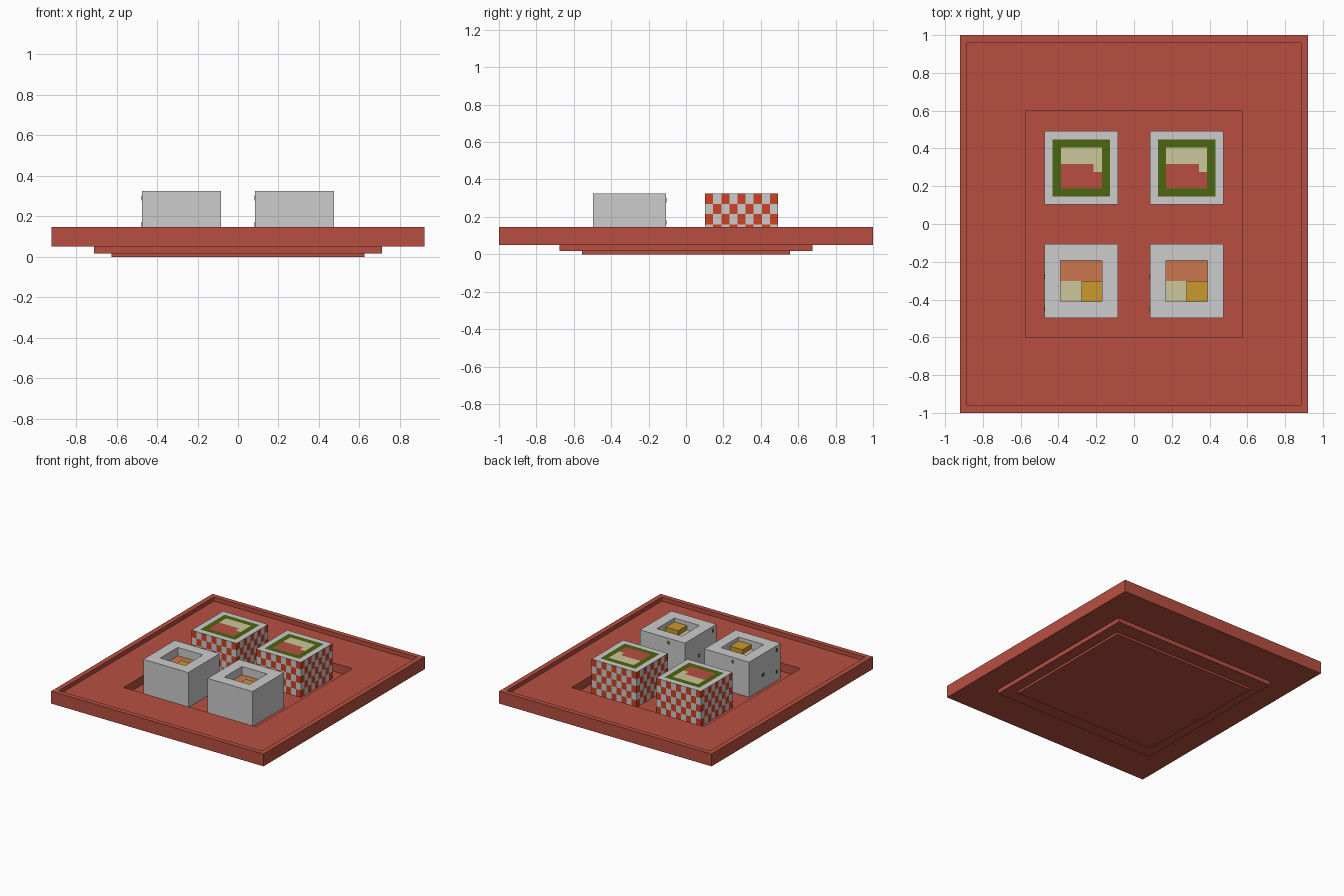
import bpy, bmesh

if "Cube" in bpy.data.objects:
    bpy.data.objects.remove(bpy.data.objects["Cube"])


def material(name, rgb):
    m = bpy.data.materials.new(name)
    lin = [(c / 255 / 12.92) if c <= 10 else ((c / 255 + 0.055) / 1.055) ** 2.4 for c in rgb]
    m.diffuse_color = (*lin, 1)
    m.use_nodes = True
    m.node_tree.nodes["Principled BSDF"].inputs["Base Color"].default_value = m.diffuse_color
    return m


RED = material("tray_red", (184, 79, 65))
RICE = material("rice_grey", (204, 204, 204))
GREEN = material("seaweed_green", (76, 102, 16))
CREAM = material("cream", (204, 199, 154))
ROE = material("roe_orange", (206, 66, 34))
SALMON = material("salmon", (204, 119, 78))
YELLOW = material("egg_yellow", (203, 154, 46))


def finish(name, bm, mats, loc=(0, 0, 0)):
    bmesh.ops.remove_doubles(bm, verts=bm.verts, dist=0.0005)
    bmesh.ops.recalc_face_normals(bm, faces=bm.faces)
    me = bpy.data.meshes.new(name)
    bm.to_mesh(me)
    bm.free()
    for m in mats:
        me.materials.append(m)
    ob = bpy.data.objects.new(name, me)
    ob.location = loc
    bpy.context.collection.objects.link(ob)
    return ob


def stepped(name, rings, mat, loc=(0, 0, 0)):
    """Closed solid from stacked rectangles (half x, half y, z)."""
    bm = bmesh.new()
    loops = [[bm.verts.new((sx * hx, sy * hy, z))
              for sx, sy in ((-1, -1), (1, -1), (1, 1), (-1, 1))] for hx, hy, z in rings]
    for a, b in zip(loops, loops[1:]):
        for i in range(4):
            j = (i + 1) % 4
            bm.faces.new((a[i], a[j], b[j], b[i]))
    bm.faces.new(loops[0][::-1])
    bm.faces.new(loops[-1])
    return finish(name, bm, [mat], loc)


def box(name, x0, x1, y0, y1, z0, z1, mat):
    hx, hy = (x1 - x0) / 2, (y1 - y0) / 2
    return stepped(name, [(hx, hy, z0), (hx, hy, z1)], mat, ((x0 + x1) / 2, (y0 + y1) / 2, 0))


# Tray: stepped foot, rim, shallow floor and central well
stepped("tray", [(.625, .557, 0), (.625, .557, .017), (.712, .677, .017), (.712, .677, .05),
                 (.922, 1, .05), (.922, 1, .147), (.883, .962, .147), (.883, .962, .115),
                 (.575, .597, .115), (.575, .597, .05)], RED)

H, BASE, TOP, N, ROWS = .195, .05, .325, 9, 5
C = 2 * H / N


def top_colour(i, j):
    ring = min(i, j, N - 1 - i, N - 1 - j)
    if ring < 2:
        return ring              # rice border, then seaweed ring
    if j >= 5 or (j == 4 and i == 6):
        return 2                 # cream filling
    return 3                     # red filling


def checkered_roll(name, cx, cy):
    bm = bmesh.new()

    def face(pts, idx):
        bm.faces.new([bm.verts.new(p) for p in pts]).material_index = idx

    # Top cells
    for i in range(N):
        for j in range(N):
            x, y = -H + i * C, -H + j * C
            face([(x, y, TOP), (x + C, y, TOP), (x + C, y + C, TOP), (x, y + C, TOP)],
                 top_colour(i, j))
    # Checkered sides
    dz = (TOP - BASE) / ROWS
    sides = (lambda u: (u, -H), lambda u: (u, H), lambda u: (-H, u), lambda u: (H, u))
    for side in sides:
        for i in range(N):
            for k in range(ROWS):
                a, b = side(-H + i * C), side(-H + (i + 1) * C)
                z0, z1 = BASE + k * dz, BASE + (k + 1) * dz
                face([(*a, z0), (*b, z0), (*b, z1), (*a, z1)], 0 if (i + k) % 2 else 4)
    # Underside
    bmesh.ops.remove_doubles(bm, verts=bm.verts, dist=0.0005)
    bmesh.ops.holes_fill(bm, edges=[e for e in bm.edges if e.is_boundary])
    finish(name, bm, [RICE, GREEN, CREAM, RED, ROE], (cx, cy, 0))


def filled_rice_block(name, cx, cy):
    # Rice block with square hollow
    h, floor = .109, .255
    stepped(name, [(H, H, BASE), (H, H, TOP), (h, h, TOP), (h, h, floor)], RICE, (cx, cy, 0))
    # Fillings in the hollow
    box(name + "_salmon", cx - h, cx + h, cy, cy + h, floor - .002, floor + .005, SALMON)
    box(name + "_cream", cx - h, cx, cy - h, cy, floor - .002, floor + .005, CREAM)
    box(name + "_egg", cx, cx + h, cy - h, cy, floor - .002, .295, YELLOW)
    # Green flecks on back and left faces
    s, t = .012, .002
    for x, z in ((-.053, .29), (.11, .17)):
        box(name + "_back_fleck", cx + x - s, cx + x + s, cy + H - t, cy + H + t,
            z - s, z + s, GREEN)
    for y, z in ((-.15, .29), (.022, .16), (-.15, .12)):
        box(name + "_left_fleck", cx - H - t, cx - H + t, cy + y - s, cy + y + s,
            z - s, z + s, GREEN)


for label, x in (("left", -.279), ("right", .279)):
    checkered_roll(label + "_roll", x, .297)
    filled_rice_block(label + "_rice_block", x, -.302)
